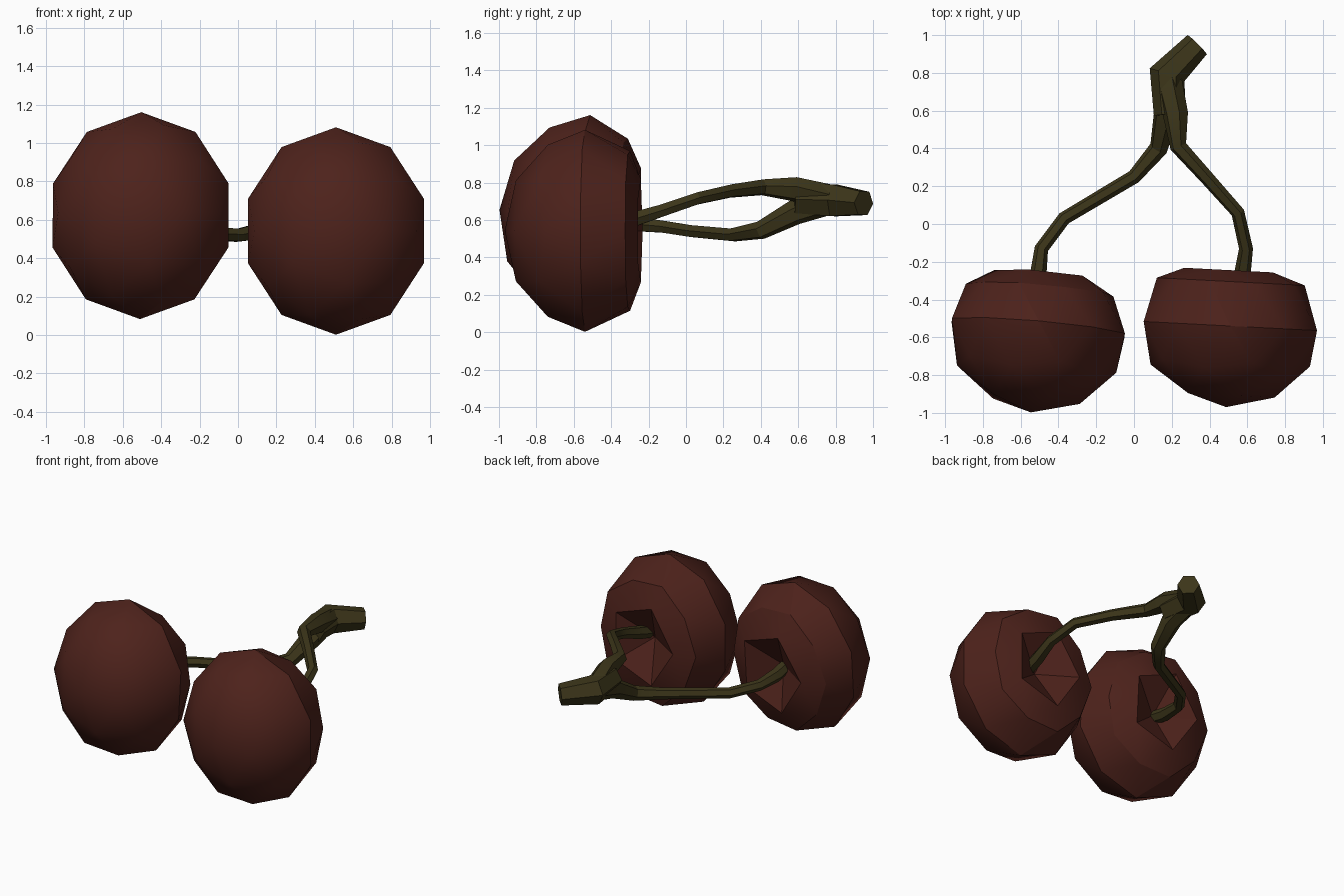
import bpy, bmesh
from math import radians
from mathutils import Vector, Matrix

if "Cube" in bpy.data.objects:
    bpy.data.objects.remove(bpy.data.objects["Cube"])


def material(name, color):
    m = bpy.data.materials.new(name)
    m.diffuse_color = color
    m.use_nodes = True
    m.node_tree.nodes["Principled BSDF"].inputs["Base Color"].default_value = m.diffuse_color
    return m


RED = material("cherry_skin", (0.075, 0.016, 0.011, 1))
GREEN = material("stem_green", (0.045, 0.036, 0.010, 1))


def finish(obj, mat):
    obj.data.materials.clear()
    obj.data.materials.append(mat)
    bpy.ops.object.select_all(action='DESELECT')
    obj.select_set(True)
    bpy.context.view_layer.objects.active = obj
    bpy.ops.object.shade_smooth_by_angle(angle=radians(25))


# Low-poly fruit: icosphere with its pole along y, back flattened and dimpled
def cherry(name, center, front_depth, shoulder, rim, pit, pitch, yaw):
    bm = bmesh.new()
    bmesh.ops.create_icosphere(bm, subdivisions=2, radius=1)
    for v in bm.verts:
        x, y, t = v.co
        k = 1.0
        if t > 0.95:
            depth = pit
        elif t > 0.7:
            depth, k = rim, 1.02
        elif t > 0.2:
            depth, k = shoulder, 0.93
        else:
            depth = t * front_depth
        v.co = Vector((-x * 0.483 * k, depth, y * 0.54 * k))
    rot = Matrix.Rotation(radians(yaw), 4, 'Z') @ Matrix.Rotation(radians(pitch), 4, 'X')
    bm.transform(Matrix.Translation(center) @ rot)
    bmesh.ops.recalc_face_normals(bm, faces=bm.faces[:])
    me = bpy.data.meshes.new(name)
    bm.to_mesh(me)
    bm.free()
    ob = bpy.data.objects.new(name, me)
    bpy.context.collection.objects.link(ob)
    finish(ob, RED)


# Six-sided tapered tube along x, y, z, radius points
def tube(name, pts):
    cu = bpy.data.curves.new(name, 'CURVE')
    cu.dimensions = '3D'
    cu.bevel_depth = 1.0
    cu.bevel_resolution = 1
    cu.use_fill_caps = True
    sp = cu.splines.new('POLY')
    sp.points.add(len(pts) - 1)
    for p, (x, y, z, r) in zip(sp.points, pts):
        p.co = (x, y, z, 1)
        p.radius = r
    ob = bpy.data.objects.new(name, cu)
    bpy.context.collection.objects.link(ob)
    bpy.ops.object.select_all(action='DESELECT')
    ob.select_set(True)
    bpy.context.view_layer.objects.active = ob
    bpy.ops.object.convert(target='MESH')
    finish(bpy.context.view_layer.objects.active, GREEN)


# Fruits
cherry("left_cherry", (-0.507, -0.55, 0.622), 0.45, 0.20, 0.285, 0.15, -4, -5)
cherry("right_cherry", (0.51, -0.54, 0.542), 0.43, 0.235, 0.295, 0.15, 0, -3)

# Stems rising from the dimples and the thick twig joining them
tube("left_stem", [(-0.51, -0.44, 0.61, 0.045), (-0.51, -0.29, 0.58, 0.045),
                   (-0.49, -0.13, 0.565, 0.037), (-0.37, 0.03, 0.54, 0.036),
                   (0.0, 0.25, 0.52, 0.038), (0.13, 0.40, 0.545, 0.050),
                   (0.17, 0.58, 0.64, 0.068), (0.17, 0.76, 0.70, 0.075)])
tube("right_stem", [(0.56, -0.44, 0.56, 0.045), (0.57, -0.29, 0.60, 0.045),
                    (0.593, -0.13, 0.65, 0.037), (0.55, 0.06, 0.715, 0.036),
                    (0.39, 0.24, 0.755, 0.038), (0.235, 0.41, 0.775, 0.045),
                    (0.22, 0.58, 0.765, 0.068), (0.18, 0.76, 0.72, 0.075)])
tube("twig", [(0.19, 0.58, 0.71, 0.085), (0.175, 0.79, 0.705, 0.098),
              (0.335, 0.95, 0.69, 0.072)])
